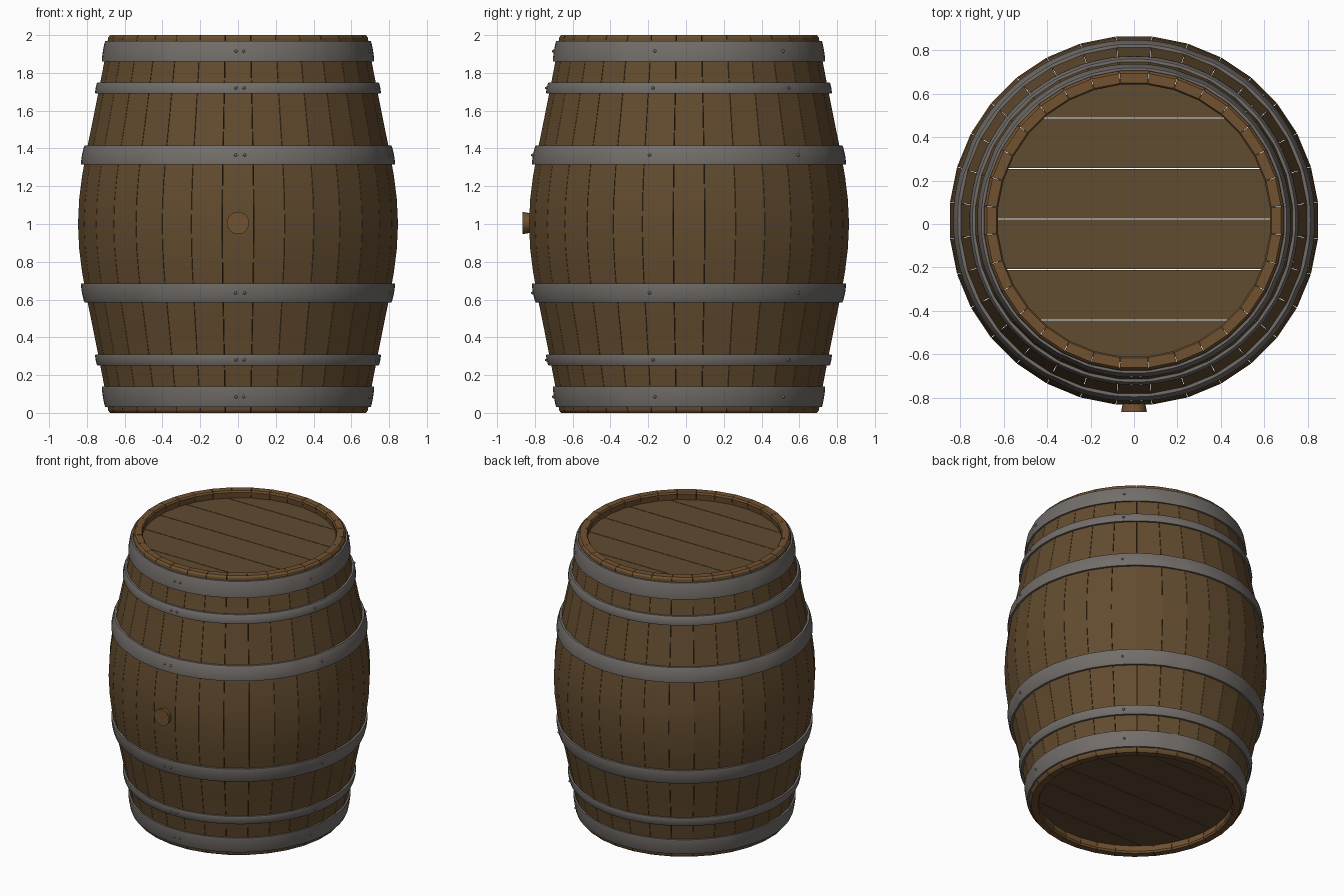
import bpy, bmesh, math
from mathutils import Matrix, Vector

if "Cube" in bpy.data.objects:
    bpy.data.objects.remove(bpy.data.objects["Cube"])

CY = 0.016          # barrel axis offset, leaves room for the bung
STAVES = 32


def material(name, rgb):
    m = bpy.data.materials.new(name)
    m.diffuse_color = (*rgb, 1)
    m.use_nodes = True
    m.node_tree.nodes["Principled BSDF"].inputs["Base Color"].default_value = m.diffuse_color
    return m


WOOD = material("stave brown", (0.125, 0.072, 0.028))
END = material("end grain brown", (0.165, 0.083, 0.029))
LID = material("lid brown", (0.118, 0.072, 0.030))
IRON = material("hoop grey", (0.17, 0.155, 0.143))


def finish(bm, name, mats, angle=None):
    bmesh.ops.recalc_face_normals(bm, faces=bm.faces)
    me = bpy.data.meshes.new(name)
    bm.to_mesh(me)
    bm.free()
    ob = bpy.data.objects.new(name, me)
    bpy.context.collection.objects.link(ob)
    for m in mats:
        me.materials.append(m)
    ob.location.y = CY
    if angle:
        bpy.ops.object.select_all(action='DESELECT')
        ob.select_set(True)
        bpy.context.view_layer.objects.active = ob
        bpy.ops.object.shade_smooth_by_angle(angle=math.radians(angle))
    return ob


# Barrel wall radius by height (lower half, mirrored upward)
HALF = [(0.0, 0.680), (0.012, 0.690), (0.14, 0.711), (0.28, 0.738), (0.45, 0.772),
        (0.63, 0.809), (0.75, 0.830), (0.87, 0.845), (1.0, 0.851)]
OUTER = HALF + [(2 - z, r) for z, r in HALF[-2::-1]]


def wall(z):
    for (z0, r0), (z1, r1) in zip(OUTER, OUTER[1:]):
        if z <= z1:
            return r0 + (r1 - r0) * (z - z0) / (z1 - z0)
    return OUTER[-1][1]


# Staves: closed side profile swept over a small angle, with thin gaps between
inner = [(z, r - (0.045 if z in (0.0, 2.0) else 0.062)) for z, r in reversed(OUTER)]
profile = OUTER + inner
bm = bmesh.new()
half = math.pi / STAVES
for i in range(STAVES):
    mid = i * 2 * half - math.pi / 2
    sides = []
    for s in (-1, 1):
        ring = []
        for z, r in profile:
            a = mid + s * (half - 0.0012 / r)
            ring.append(bm.verts.new((r * math.cos(a), r * math.sin(a), z)))
        sides.append(ring)
    n, k = len(profile), len(OUTER)
    for j in range(n):
        q = (j + 1) % n
        f = bm.faces.new((sides[0][j], sides[0][q], sides[1][q], sides[1][j]))
        # rim ends and inner wall are lighter than the outer wall
        f.material_index = 0 if 1 <= j < k - 2 else 1
    for ring in sides:
        for j in range(k - 1):
            bm.faces.new((ring[j], ring[j + 1], ring[n - 2 - j], ring[n - 1 - j]))
finish(bm, "staves", [WOOD, END], 30)


# Lids: disc cut into planks with narrow gaps
def lid(name, z0, z1, radius=0.655):
    seams = [-0.9] + [0.007 + 0.2325 * k for k in range(-2, 3)] + [0.9]
    bm = bmesh.new()
    for lo, hi in zip(seams, seams[1:]):
        lo, hi = max(lo + 0.002, -radius), min(hi - 0.002, radius)
        a0, a1 = math.asin(lo / radius), math.asin(hi / radius)
        arc = [a0 + (a1 - a0) * t / 10 for t in range(11)]
        pts = [(radius * math.cos(a), radius * math.sin(a)) for a in arc]
        outline = pts + [(-x, y) for x, y in reversed(pts)]
        f = bm.faces.new([bm.verts.new((x, y, z0)) for x, y in outline])
        new = bmesh.ops.extrude_face_region(bm, geom=[f])["geom"]
        bmesh.ops.translate(bm, vec=(0, 0, z1 - z0),
                            verts=[v for v in new if isinstance(v, bmesh.types.BMVert)])
    bmesh.ops.remove_doubles(bm, verts=bm.verts, dist=1e-5)
    finish(bm, name, [LID])


lid("bottom_lid", 0.055, 0.085)
lid("top_lid", 1.915, 1.945)


# Hoops: rounded band following the wall, with a few shallow dents
def hoop(name, z0, z1, thick, dents):
    bm = bmesh.new()
    h = z1 - z0
    shape = [(0, -0.012), (0, 0.8), (0.12, 1), (0.5, 1.08), (0.88, 1), (1, 0.8), (1, -0.012)]
    rings, seg = [], 96
    for i in range(seg):
        a = 2 * math.pi * i / seg
        # match the faceted wall below
        ph = (a + math.pi / 2 + half) % (2 * half) - half
        facet = math.cos(half) / math.cos(ph)
        facet = 0.5 + 0.5 * facet
        ring = []
        for t, o in shape:
            z = z0 + t * h
            dent = sum(math.exp(-((math.atan2(math.sin(a - d), math.cos(a - d))) / 0.06) ** 2)
                       for d in dents)
            off = thick * o * (1 - 0.4 * dent) if o > 0 else o
            r = wall(z) * facet + off
            ring.append(bm.verts.new((r * math.cos(a), r * math.sin(a), z)))
        rings.append(ring)
    m = len(shape)
    for i in range(seg):
        a, b = rings[i], rings[(i + 1) % seg]
        for j in range(m):
            q = (j + 1) % m
            bm.faces.new((a[j], b[j], b[q], a[q]))
    finish(bm, name, [IRON], 50)


BANDS = [("end", 0.03, 0.14, 0.014), ("quarter", 0.25, 0.31, 0.016), ("belly", 0.585, 0.685, 0.017)]
rivets = bmesh.new()
for label, z0, z1, thick in BANDS:
    wide = label != "quarter"
    for side in ("lower", "upper"):
        lo, hi = (z0, z1) if side == "lower" else (2 - z1, 2 - z0)
        dents = [math.radians(d) for d in (-115, -24, 70, 160)] if wide else []
        hoop(f"{side}_{label}_hoop", lo, hi, thick, dents)
        # rivets in the lap joint and around the band
        zc = (lo + hi) / 2
        for x in (-0.012, 0.034):
            a = -math.pi / 2 + x / 0.8
            for turn in (0, math.pi / 2 + 0.55 - 0.8, math.pi * 0.75):
                if turn != 0 and x > 0:
                    continue
                b = a + turn if turn != math.pi / 2 + 0.55 - 0.8 else -0.255
                r = wall(zc) + thick * 1.05
                mat = Matrix.Translation((r * math.cos(b), r * math.sin(b), zc))
                bmesh.ops.create_icosphere(rivets, subdivisions=1, radius=0.009, matrix=mat)
finish(rivets, "rivets", [IRON], 60)

# Bung: tapered plug on the front
bm = bmesh.new()
bmesh.ops.create_cone(bm, cap_ends=True, segments=24, radius1=0.045, radius2=0.059, depth=0.08,
                      matrix=Matrix.Translation((0, -0.841, 1.005)) @ Matrix.Rotation(math.pi / 2, 4, 'X'))
finish(bm, "bung", [END], 30)
